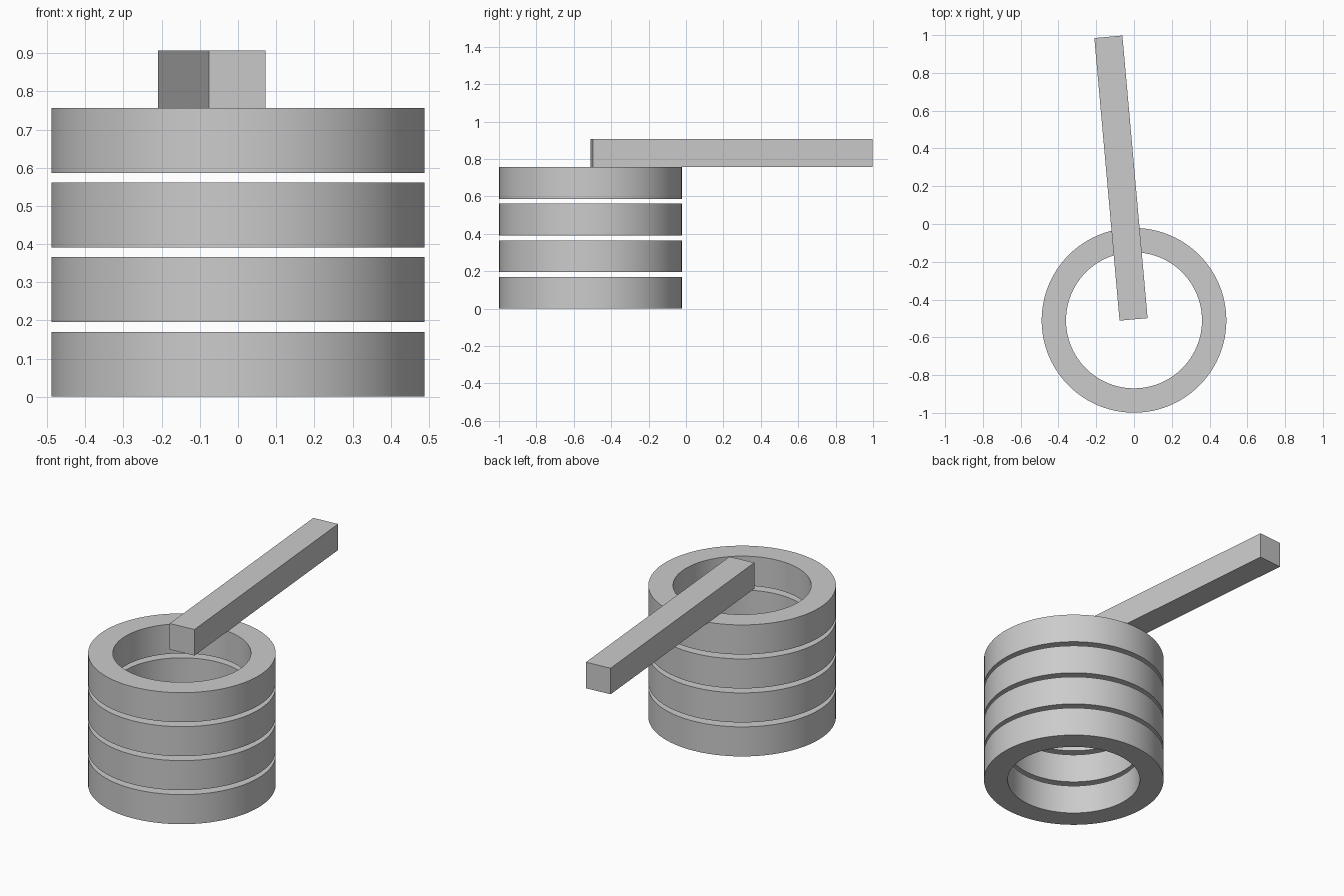
import bpy
import bmesh
import math

if "Cube" in bpy.data.objects:
    bpy.data.objects.remove(bpy.data.objects["Cube"], do_unlink=True)

AXIS_Y = -0.51
OUTER, INNER = 0.489, 0.36
RING_HEIGHT, PITCH, RING_COUNT = 0.17, 0.1955, 4
SEGMENTS = 96

grey = bpy.data.materials.new("plain_grey")
grey.use_nodes = True
colour = (0.6, 0.6, 0.6, 1)
grey.diffuse_color = colour
grey.node_tree.nodes["Principled BSDF"].inputs["Base Color"].default_value = colour


def add_object(name, bm, location):
    bmesh.ops.recalc_face_normals(bm, faces=bm.faces)
    mesh = bpy.data.meshes.new(name)
    bm.to_mesh(mesh)
    bm.free()
    mesh.materials.append(grey)
    obj = bpy.data.objects.new(name, mesh)
    obj.location = location
    bpy.context.collection.objects.link(obj)
    return obj


def make_ring(name, z):
    # Spin a rectangular section around the vertical axis
    bm = bmesh.new()
    section = [(INNER, 0), (OUTER, 0), (OUTER, RING_HEIGHT), (INNER, RING_HEIGHT)]
    verts = [bm.verts.new((r, 0, h)) for r, h in section]
    edges = [bm.edges.new((verts[i], verts[(i + 1) % 4])) for i in range(4)]
    bmesh.ops.spin(bm, geom=verts + edges, cent=(0, 0, 0), axis=(0, 0, 1),
                   angle=math.tau, steps=SEGMENTS, use_merge=False)
    bmesh.ops.remove_doubles(bm, verts=bm.verts, dist=0.0001)
    ring = add_object(name, bm, (0, AXIS_Y, z))
    bpy.ops.object.select_all(action="DESELECT")
    ring.select_set(True)
    bpy.context.view_layer.objects.active = ring
    bpy.ops.object.shade_smooth_by_angle(angle=math.radians(30))


# Stack of separate rings
for i in range(RING_COUNT):
    make_ring(f"ring_{i + 1}", i * PITCH)

# Square bar lying on the top ring, turned slightly
bar_mesh = bmesh.new()
bmesh.ops.create_cube(bar_mesh, size=1)
bmesh.ops.scale(bar_mesh, vec=(0.149, 1.502, 0.15), verts=bar_mesh.verts)
top = (RING_COUNT - 1) * PITCH + RING_HEIGHT
bar = add_object("handle_bar", bar_mesh, (-0.069, 0.243, top + 0.075))
bar.rotation_euler.z = math.radians(5.1)
